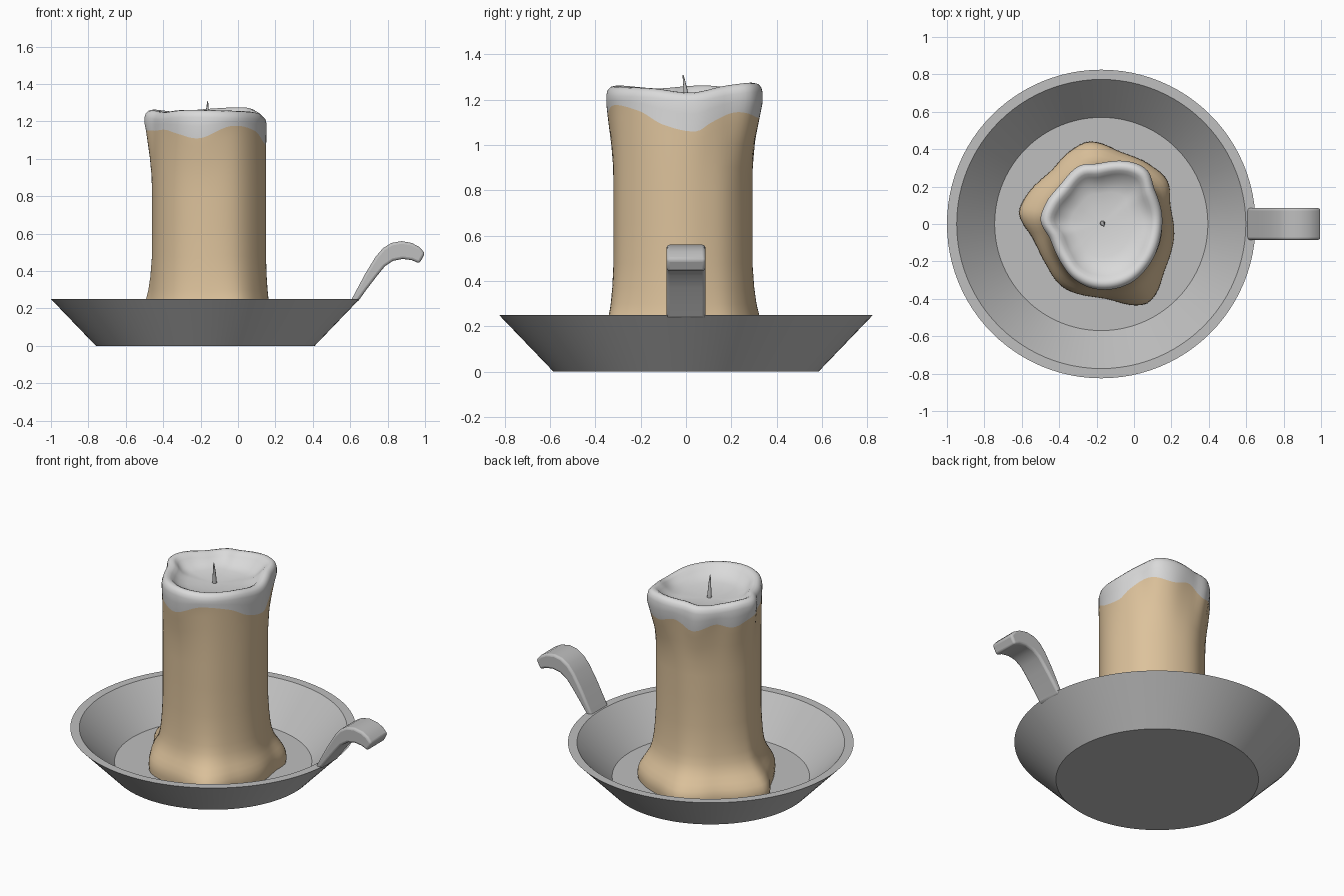
import bpy, bmesh, math

if "Cube" in bpy.data.objects:
    bpy.data.objects.remove(bpy.data.objects["Cube"])

CX = -0.175  # shared axis of dish and candle


def material(name, rgb):
    m = bpy.data.materials.new(name)
    m.diffuse_color = (*rgb, 1)
    m.use_nodes = True
    m.node_tree.nodes["Principled BSDF"].inputs["Base Color"].default_value = m.diffuse_color
    return m


METAL = material("grey metal", (0.52, 0.52, 0.52))
TAN = material("tan wax", (0.72, 0.54, 0.33))
WHITE = material("white wax", (0.70, 0.70, 0.70))


def finish(name, bm, mats, angle=40):
    bmesh.ops.recalc_face_normals(bm, faces=bm.faces)
    me = bpy.data.meshes.new(name)
    bm.to_mesh(me)
    bm.free()
    ob = bpy.data.objects.new(name, me)
    bpy.context.collection.objects.link(ob)
    for m in mats:
        me.materials.append(m)
    bpy.ops.object.select_all(action='DESELECT')
    ob.select_set(True)
    bpy.context.view_layer.objects.active = ob
    bpy.ops.object.shade_smooth_by_angle(angle=math.radians(angle))
    return ob


def loft(bm, rings, mat_of=lambda row: 0):
    """Skin a list of closed point rings and cap both ends."""
    vs = [[bm.verts.new(p) for p in ring] for ring in rings]
    n = len(vs[0])
    for row in range(len(vs) - 1):
        for i in range(n):
            j = (i + 1) % n
            f = bm.faces.new((vs[row][i], vs[row][j], vs[row + 1][j], vs[row + 1][i]))
            f.material_index = mat_of(row)
    bm.faces.new(vs[0][::-1])
    bm.faces.new(vs[-1]).material_index = mat_of(len(vs))


def circle(r, z, n=96, cx=CX, cy=0):
    return [(cx + r * math.cos(2 * math.pi * i / n),
             cy + r * math.sin(2 * math.pi * i / n), z) for i in range(n)]


def periodic(table):
    """Smooth periodic curve through (degrees, value) pairs."""
    pts = sorted((a % 360, v) for a, v in table)
    n = len(pts)

    def at(k):
        return pts[k % n][0] + 360 * (k // n), pts[k % n][1]

    def f(deg):
        deg %= 360
        k = max(i for i in range(-1, n) if at(i)[0] <= deg)
        (a0, v0), (a1, v1), (a2, v2), (a3, v3) = (at(k + d) for d in (-1, 0, 1, 2))
        h = a2 - a1
        t = (deg - a1) / h
        m1, m2 = (v2 - v0) / (a2 - a0) * h, (v3 - v1) / (a3 - a1) * h
        return ((2*t**3 - 3*t*t + 1) * v1 + (t**3 - 2*t*t + t) * m1
                + (3*t*t - 2*t**3) * v2 + (t**3 - t*t) * m2)
    return f


# dish: outer cone, flat rim, inner cone and floor
bm = bmesh.new()
loft(bm, [circle(0.585, 0), circle(0.825, 0.25), circle(0.773, 0.25), circle(0.57, 0.035)])
finish("dish", bm, [METAL], 30)

# handle: curved side profile extruded across y
profile = [(0.60, 0.235), (0.68, 0.385), (0.735, 0.475), (0.775, 0.522), (0.82, 0.55),
           (0.875, 0.56), (0.93, 0.55), (0.97, 0.528), (1.0, 0.495),
           (0.97, 0.44), (0.93, 0.458), (0.88, 0.465), (0.83, 0.455), (0.785, 0.425),
           (0.74, 0.37), (0.69, 0.305), (0.64, 0.235)]
bm = bmesh.new()
loft(bm, [[(x, y, z) for x, z in profile] for y in (-0.086, 0.086)])
handle = finish("handle", bm, [METAL], 50)
bev = handle.modifiers.new("soft edges", 'BEVEL')
bev.width, bev.segments, bev.limit_method, bev.angle_limit = 0.014, 3, 'ANGLE', math.radians(50)

# candle: base pool, shaft and rim outlines as radius by angle
base = periodic([(98, .445), (75, .40), (51, .41), (33, .423), (15, .383), (-8, .394),
                 (-36, .42), (-53, .478), (-62, .488), (-87, .40), (-122, .395), (-145, .366),
                 (-168, .374), (173, .443), (163, .435), (134, .392), (113, .425)])
top = periodic([(110, .333), (93, .324), (52, .38), (33, .34), (9, .329), (-14, .325),
                (-40, .337), (-65, .353), (-93, .35), (-115, .331), (-138, .297), (-164, .286),
                (177, .325), (161, .318), (136, .304)])
rim = periodic([(-30, 1.25), (5, 1.232), (35, 1.262), (55, 1.275), (90, 1.266), (125, 1.252),
                (165, 1.263), (-150, 1.25), (-110, 1.262), (-70, 1.258)])
drip = periodic([(-160, 1.15), (-135, 1.155), (-118, 1.135), (-95, 1.11), (-67, 1.175),
                 (-38, 1.15), (-18, 1.09), (8, 1.06), (20, 1.10), (40, 1.145), (65, 1.12),
                 (85, 1.15), (105, 1.10), (130, 1.14), (150, 1.11), (175, 1.15)])


def shaft(d):
    a = math.radians(d)
    return 0.305 + 0.022 * math.cos(a) - 0.015 * math.sin(a) + 0.14 * (base(d) - 0.41)


N = 96
ANG = [360 * i / N for i in range(N)]


def ring(radius, height):
    return [(CX + radius(d) * math.cos(math.radians(d)),
             radius(d) * math.sin(math.radians(d)), height(d)) for d in ANG]


def mix(f, g, w):
    return lambda d: f(d) + (g(d) - f(d)) * w


rings = []
for z, w in ((.03, .97), (.06, 1), (.09, .98), (.12, .88), (.15, .70), (.18, .50), (.21, .34),
             (.25, .21), (.30, .13), (.37, .06), (.48, .0), (.65, 0), (.80, 0)):
    rings.append(ring(mix(shaft, base, w), lambda d, z=z: z))
for t, w in ((.3, .05), (.6, .3), (.85, .62), (1, .8)):      # up to the drip line
    rings.append(ring(mix(shaft, top, w), lambda d, t=t: .80 + (drip(d) - .80) * t))
first_white = len(rings) - 1
rings.append(ring(top, lambda d: drip(d) * .4 + (rim(d) - .045) * .6))
for inset, drop in ((0, .04), (.006, .018), (.02, .004), (.038, 0), (.056, .008), (.075, .026)):
    rings.append(ring(lambda d: top(d) - inset, lambda d: rim(d) - drop))
for s, z in ((.66, 1.20), (.5, 1.187), (.3, 1.178), (.1, 1.175)):    # melted hollow
    rings.append(ring(lambda d: top(d) * s, lambda d: z))
bm = bmesh.new()
loft(bm, rings, lambda row: int(row >= first_white))
finish("candle", bm, [TAN, WHITE], 60)

# wick: thin tapering stem with a slight lean
bm = bmesh.new()
loft(bm, [circle(r, z, 12, x, y) for r, z, x, y in (
    (.014, 1.165, -.168, .004), (.012, 1.20, -.168, .003), (.008, 1.25, -.165, -.003),
    (.005, 1.285, -.163, -.009), (.002, 1.31, -.162, -.013))])
finish("wick", bm, [METAL], 60)
